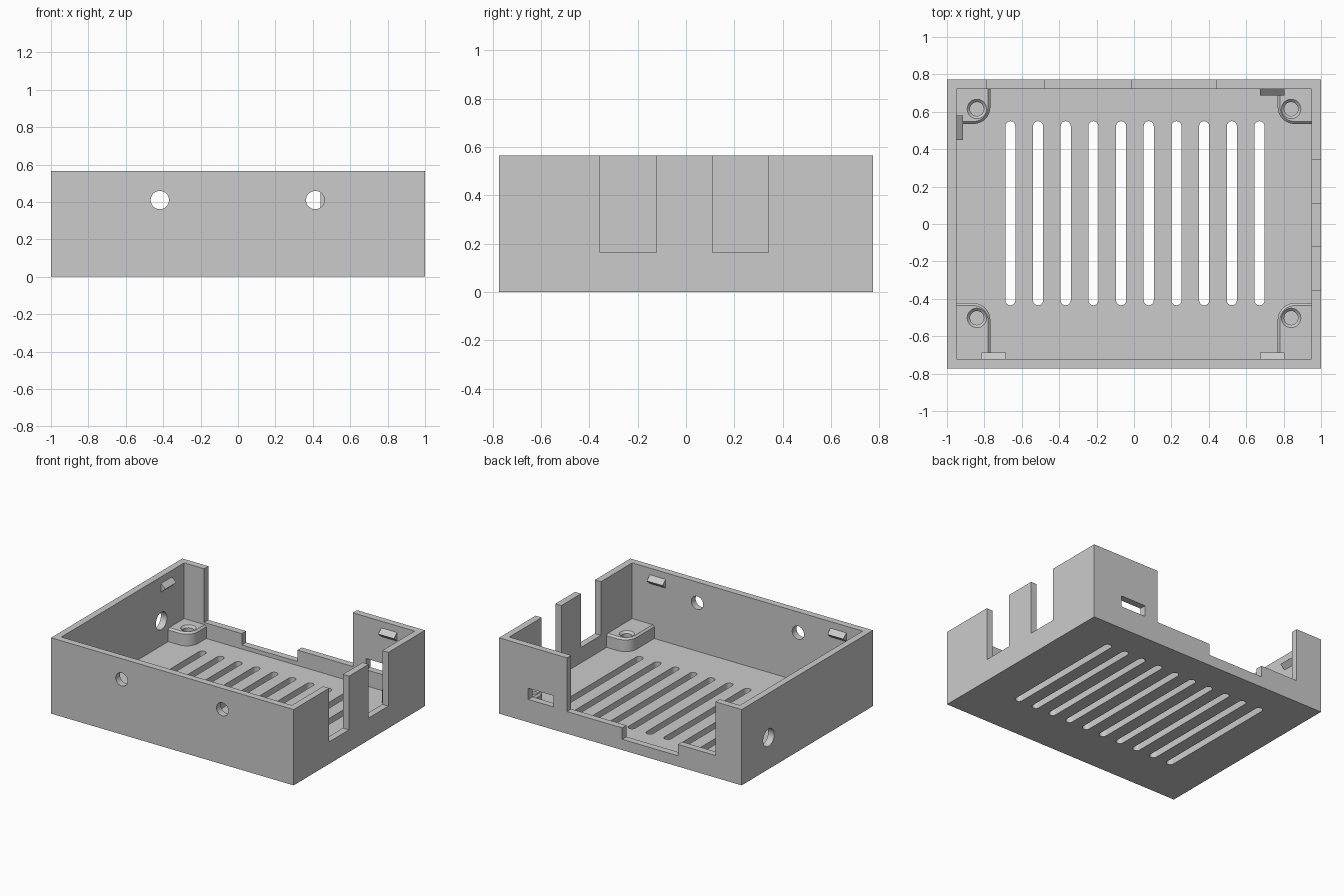
import bpy, bmesh, math
from mathutils import Vector

if "Cube" in bpy.data.objects:
    bpy.data.objects.remove(bpy.data.objects["Cube"], do_unlink=True)

plastic = bpy.data.materials.new("grey plastic")
plastic.use_nodes = True
GREY = (0.6, 0.6, 0.6, 1)
plastic.diffuse_color = GREY
plastic.node_tree.nodes["Principled BSDF"].inputs["Base Color"].default_value = GREY

W, D, H = 1.0, 0.773, 0.565      # half width, half depth, height
T = 0.05                         # wall and floor thickness
IW, ID = W - T, D - T            # inner half sizes
LEDGE = 0.165                    # sill height of the openings
POST_TOP = 0.15


def loft(name, rings):
    """Closed solid skinned through matching rings of points."""
    bm = bmesh.new()
    loops = [[bm.verts.new(p) for p in ring] for ring in rings]
    n = len(loops[0])
    for a, b in zip(loops, loops[1:]):
        for i in range(n):
            j = (i + 1) % n
            bm.faces.new((a[i], a[j], b[j], b[i]))
    bm.faces.new(loops[0])
    bm.faces.new(loops[-1])
    bmesh.ops.recalc_face_normals(bm, faces=bm.faces)
    me = bpy.data.meshes.new(name)
    bm.to_mesh(me)
    bm.free()
    me.materials.append(plastic)
    ob = bpy.data.objects.new(name, me)
    bpy.context.collection.objects.link(ob)
    return ob


def box(name, x0, x1, y0, y1, z0, z1):
    return loft(name, [[(x0, y0, z), (x1, y0, z), (x1, y1, z), (x0, y1, z)]
                       for z in (z0, z1)])


def circle(r, n=32):
    return [(r * math.cos(math.tau * i / n), r * math.sin(math.tau * i / n))
            for i in range(n)]


def cut(target, cutter):
    mod = target.modifiers.new("cut", 'BOOLEAN')
    mod.operation = 'DIFFERENCE'
    mod.solver = 'EXACT'
    mod.object = cutter
    bpy.ops.object.select_all(action='DESELECT')
    bpy.context.view_layer.objects.active = target
    target.select_set(True)
    bpy.ops.object.modifier_apply(modifier=mod.name)
    bpy.data.objects.remove(cutter, do_unlink=True)


def smooth(ob):
    bpy.ops.object.select_all(action='DESELECT')
    bpy.context.view_layer.objects.active = ob
    ob.select_set(True)
    bpy.ops.object.shade_smooth_by_angle(angle=math.radians(30))


# Open-topped tray
tray = box("case_tray", -W, W, -D, D, 0, H)
cut(tray, box("cavity", -IW, IW, -ID, ID, T, H + 0.1))

# Two tall openings in the left wall
for y0, y1 in ((-0.355, -0.122), (0.11, 0.342)):
    cut(tray, box("side_opening", IW - 0.02, W + 0.1, y0, y1, LEDGE, H + 0.1))

# Wide back opening, its lower step and the small port
for x0, x1, z0, z1 in ((-0.785, 0.44, LEDGE, H + 0.1),
                       (-0.475, -0.015, 0.08, LEDGE + 0.1),
                       (0.55, 0.76, LEDGE + 0.005, 0.253)):
    cut(tray, box("back_opening", x0, x1, ID - 0.02, D + 0.1, z0, z1))

# Round holes through the front wall
for x in (-0.418, 0.413):
    cut(tray, loft("front_hole", [[(x + a, y, 0.41 + b) for a, b in circle(0.049)]
                                  for y in (-D - 0.1, -ID + 0.02)]))

# Round hole through the right wall
cut(tray, loft("side_hole", [[(x, 0.455 + a, 0.235 + b) for a, b in circle(0.065)]
                             for x in (-W - 0.1, -IW + 0.02)]))

# Row of ventilation slots with round ends
for k in range(10):
    cx = 0.005 + (k - 4.5) * 0.148
    outline = []
    for i in range(18):
        end, step = divmod(i, 9)
        ang = math.pi * (end + step / 8)
        cy = (0.523, -0.408)[end]
        outline.append((cx + 0.027 * math.cos(ang), cy + 0.027 * math.sin(ang)))
    cut(tray, loft("vent", [[(x, y, z) for x, y in outline] for z in (-0.1, T + 0.02)]))
smooth(tray)


# Corner screw posts: rounded inner corner, chamfered rim, countersunk hole
def post(name, sx, sy, depth, hole_y):
    width, r = 0.182, 0.09

    def ring(inset, z):
        w, d, rr = width - inset, depth - inset, r - inset
        pts = [(-0.005, -0.005), (w, -0.005)]
        for i in range(9):
            a = math.pi / 2 * i / 8
            pts.append((w - rr + rr * math.cos(a), d - rr + rr * math.sin(a)))
        pts.append((-0.005, d))
        return [(sx * (IW - x), sy * (ID - y), z) for x, y in pts]

    c = 0.013
    ob = loft(name, [ring(0, T - 0.005), ring(0, POST_TOP - c), ring(c, POST_TOP)])
    hole = [(0.037, T + 0.005), (0.037, POST_TOP - 0.015),
            (0.052, POST_TOP), (0.052, POST_TOP + 0.1)]
    cut(ob, loft("screw_hole", [[(sx * 0.84 + a, hole_y + b, z) for a, b in circle(rad)]
                                for rad, z in hole]))
    smooth(ob)


for side, sx in (("left", 1), ("right", -1)):
    post("back_post_" + side, sx, 1, 0.188, 0.615)
    post("front_post_" + side, sx, -1, 0.3, -0.502)


# Wedge-shaped lid clips on the inner walls
def clip(name, centre, inward):
    c, n = Vector(centre), Vector(inward)
    along = Vector((-n.y, n.x, 0)) * 0.065
    profile = ((-0.005, -0.037), (0.036, 0), (-0.005, 0.037))
    loft(name, [[c + s * along + n * d + Vector((0, 0, z)) for d, z in profile]
                for s in (-1, 1)])


CLIP_Z = 0.483
clip("front_clip_right", (-0.75, -ID, CLIP_Z), (0, 1, 0))
clip("front_clip_left", (0.74, -ID, CLIP_Z), (0, 1, 0))
clip("back_clip", (0.74, ID, CLIP_Z), (0, -1, 0))
clip("side_clip", (-IW, 0.515, CLIP_Z), (1, 0, 0))
